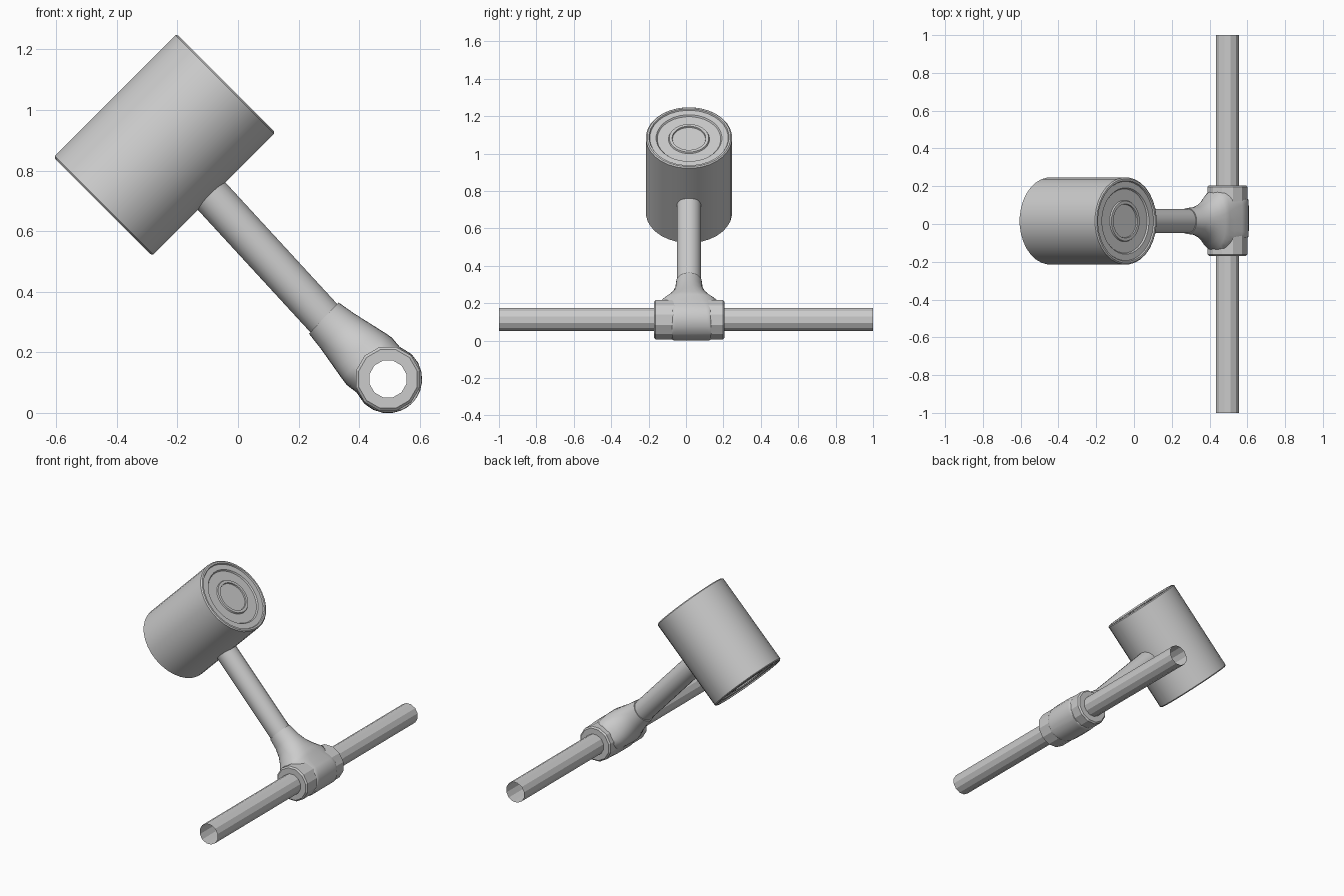
import bpy, bmesh, math
from mathutils import Vector

if "Cube" in bpy.data.objects:
    bpy.data.objects.remove(bpy.data.objects["Cube"])

BAR = Vector((0.495, 0.0, 0.112))      # point on the crossbar axis
HEAD = Vector((-0.243, 0.016, 0.885))  # middle of the hammer head
COLLAR = Vector((0.283, 0.016, 0.313))  # where handle meets the fitting
Y = Vector((0, 1, 0))


def loft(name, rings, cap=True, closed=False, smooth=None):
    """Skin a list of point rings into one mesh object."""
    bm = bmesh.new()
    vs = [[bm.verts.new(p) for p in r] for r in rings]
    n = len(vs[0])
    pairs = list(zip(vs, vs[1:])) + ([(vs[-1], vs[0])] if closed else [])
    for a, b in pairs:
        for i in range(n):
            j = (i + 1) % n
            bm.faces.new((a[i], a[j], b[j], b[i]))
    if cap and not closed:
        bm.faces.new(vs[0])
        bm.faces.new(vs[-1])
    bmesh.ops.recalc_face_normals(bm, faces=bm.faces[:])
    me = bpy.data.meshes.new(name)
    bm.to_mesh(me)
    bm.free()
    ob = bpy.data.objects.new(name, me)
    bpy.context.collection.objects.link(ob)
    if smooth:
        shade(ob, smooth)
    return ob


def shade(ob, angle):
    bpy.ops.object.select_all(action='DESELECT')
    ob.select_set(True)
    bpy.context.view_layer.objects.active = ob
    bpy.ops.object.shade_smooth_by_angle(angle=math.radians(angle))


def lathe(name, origin, axis, profile, sides, **kw):
    """Revolve (radius, distance) points round an axis lying in the xz plane or y."""
    axis = axis.normalized()
    u = Vector((1, 0, 0)) if abs(axis.y) > 0.9 else Y
    v = axis.cross(u)
    rings = []
    for r, t in profile:
        rings.append([origin + axis * t + r * (u * math.cos(a) + v * math.sin(a))
                      for a in ((i + 0.5) * math.tau / sides for i in range(sides))])
    return loft(name, rings, **kw)


# Hammer head: bevelled rim and shallow stepped rings on both faces
L = 0.288
half = [(0.088, L - 0.016), (0.09, L - 0.008), (0.106, L - 0.008), (0.11, L - 0.016),
        (0.17, L - 0.016), (0.176, L - 0.008), (0.21, L - 0.008), (0.214, L),
        (0.224, L), (0.231, L - 0.006)]
profile = half + [(r, -t) for r, t in reversed(half)]
lathe("hammer_head", HEAD, Vector((1, 0, 1)), profile, 32, smooth=35)

# Handle shaft
shaft = COLLAR - HEAD
lathe("handle_shaft", HEAD, shaft,
      [(0.065, 0.15), (0.065, shaft.length + 0.05)], 20, smooth=35)

# Crossbar: open thin tube
lathe("crossbar", BAR, Y, [(0.064, -1.0), (0.064, 1.0)], 12, cap=False)

# Sleeve round the crossbar
lathe("sleeve", BAR, Y, [(0.063, -0.17), (0.1, -0.17), (0.109, -0.162),
                         (0.109, 0.197), (0.1, 0.205), (0.063, 0.205)],
      12, closed=True)

# Flared tee fitting: (distance, half width, half height, squareness)
R = 0.113
secs = [(-0.292, 0.069, 0.071, 2), (-0.23, 0.075, 0.08, 2), (-0.18, 0.094, 0.09, 2),
        (-0.14, 0.12, 0.098, 2.2), (-0.11, 0.148, 0.104, 2.4),
        (-0.085, 0.166, 0.108, 2.6)]
for s, w, p in [(-0.045, 0.152, 3.5), (0, 0.12, 6), (0.035, 0.108, 10), (0.065, 0.105, 12),
                (0.088, 0.105, 12), (0.103, 0.105, 12), (0.11, 0.105, 12), (0.1129, 0.105, 12)]:
    secs.append((s, w, math.sqrt(R * R - s * s), p))
centre = BAR + Y * 0.016
d = (centre - COLLAR).normalized()
side = d.cross(Y)
rings = []
for s, w, h, p in secs:
    shift = 0.0 if s < -0.1 else 0.014 * min(1, (s + 0.1) / 0.1)
    ring = []
    for i in range(32):
        a = i * math.tau / 32
        c, q = math.cos(a), math.sin(a)
        x = math.copysign(abs(c) ** (2 / p), c) * w + shift
        z = math.copysign(abs(q) ** (2 / p), q) * h
        ring.append(centre + d * s + Y * x + side * z)
    rings.append(ring)
fitting = loft("tee_fitting", rings)

# Bore the fitting so the tube stays open
cutter = lathe("bore_cutter", BAR, Y, [(0.075, -0.4), (0.075, 0.4)], 16)
cutter.hide_render = True
mod = fitting.modifiers.new("bore", 'BOOLEAN')
mod.operation = 'DIFFERENCE'
mod.solver = 'EXACT'
mod.object = cutter
bpy.context.view_layer.objects.active = fitting
bpy.ops.object.modifier_apply(modifier="bore")
bpy.data.objects.remove(cutter)
shade(fitting, 40)
